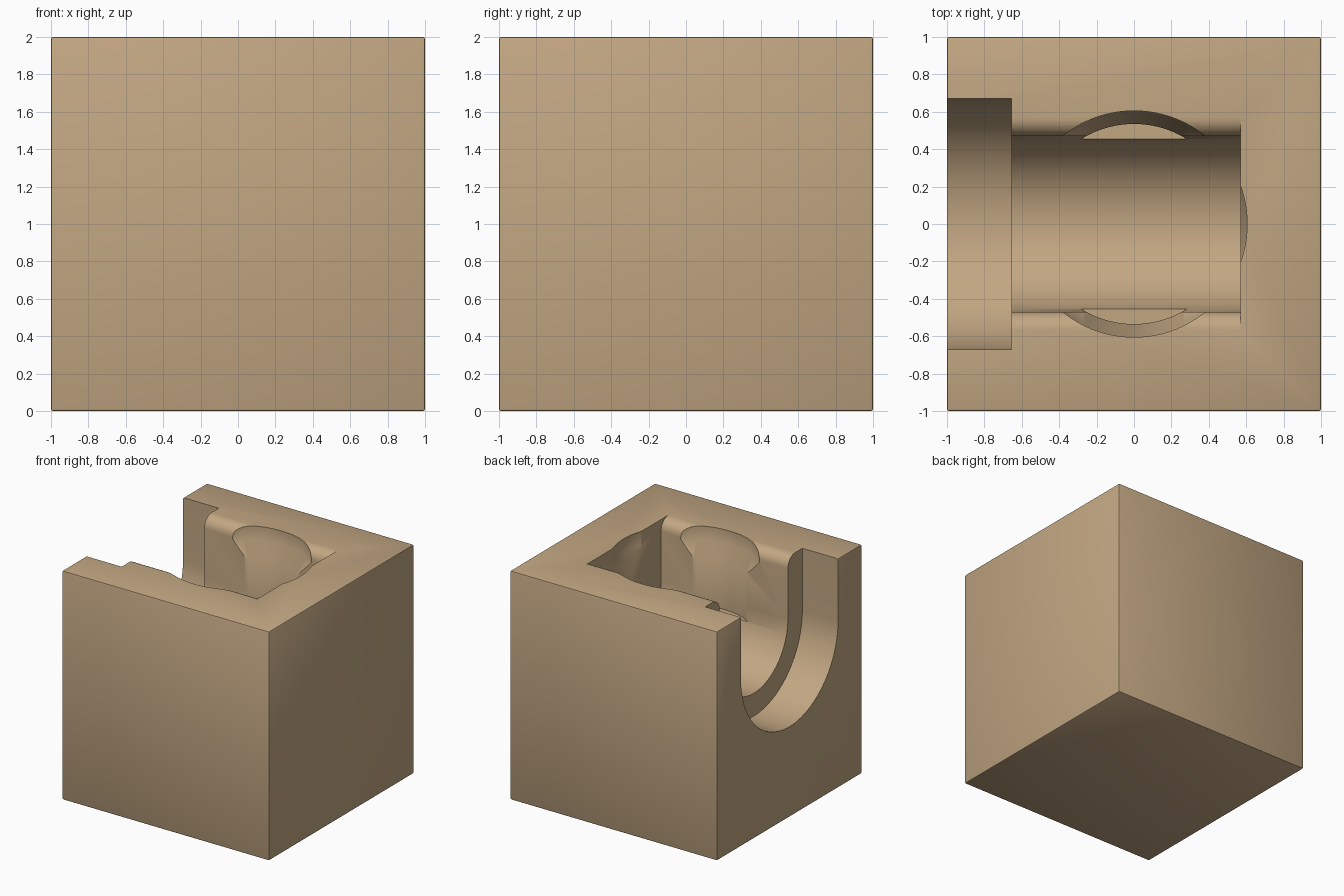
import bpy
import bmesh
from math import sin, cos, pi, radians

if "Cube" in bpy.data.objects:
    bpy.data.objects.remove(bpy.data.objects["Cube"])

AXIS_Z = 1.46   # height of the horizontal bore axis
TOP = 2.1       # cutters rise past the top face

tan = bpy.data.materials.new("tan")
tan.use_nodes = True
tan.diffuse_color = (0.54, 0.385, 0.225, 1)
tan.node_tree.nodes["Principled BSDF"].inputs["Base Color"].default_value = tan.diffuse_color


def make_object(name, bm):
    bmesh.ops.recalc_face_normals(bm, faces=bm.faces)
    mesh = bpy.data.meshes.new(name)
    bm.to_mesh(mesh)
    bm.free()
    mesh.materials.append(tan)
    obj = bpy.data.objects.new(name, mesh)
    bpy.context.collection.objects.link(obj)
    return obj


def extrude_face(bm, points, offset):
    face = bm.faces.new([bm.verts.new(p) for p in points])
    result = bmesh.ops.extrude_face_region(bm, geom=[face])
    verts = [v for v in result["geom"] if isinstance(v, bmesh.types.BMVert)]
    bmesh.ops.translate(bm, verts=verts, vec=offset)


def channel(name, radius, x0, x1, lip=0.0, steps=48):
    """U-shaped channel along x, open at the top, with optional rounded lips."""
    arc = [(radius * sin(a), AXIS_Z - radius * cos(a))
           for a in (pi / 2 * (2 * i / steps - 1) for i in range(steps + 1))]
    side = []
    if lip:
        for i in range(9):
            a = pi / 2 * i / 8
            side.append((radius + lip * (1 - cos(a)), 2 - lip + lip * sin(a)))
    side.append((radius + lip, TOP))
    profile = arc + side + [(-y, z) for y, z in reversed(side)]
    bm = bmesh.new()
    extrude_face(bm, [(x0, y, z) for y, z in profile], (x1 - x0, 0, 0))
    return make_object(name, bm)


def turned(name, profile, steps=96):
    """Solid of revolution about z from (radius, height) pairs."""
    bm = bmesh.new()
    rings = [[bm.verts.new((r * cos(2 * pi * i / steps), r * sin(2 * pi * i / steps), z))
              for i in range(steps)] for r, z in profile]
    for low, high in zip(rings, rings[1:]):
        for i in range(steps):
            j = (i + 1) % steps
            bm.faces.new((low[i], low[j], high[j], high[i]))
    bm.faces.new(rings[0])
    bm.faces.new(rings[-1])
    return make_object(name, bm)


# Block with finely eased edges
bm = bmesh.new()
bmesh.ops.create_cube(bm, size=2)
bmesh.ops.translate(bm, verts=bm.verts, vec=(0, 0, 1))
bmesh.ops.bevel(bm, geom=bm.edges[:], offset=0.012, segments=2, profile=0.5, affect='EDGES')
block = make_object("block", bm)

# Wide mouth, narrower inner channel, and stepped round pocket
cutters = [
    channel("mouth_cutter", 0.67, -1.1, -0.655),
    channel("channel_cutter", 0.47, -0.8, 0.57, lip=0.1),
    turned("pocket_cutter", [(0.535, 1.34), (0.535, 1.75), (0.605, 1.88), (0.605, TOP)]),
]

bpy.context.view_layer.objects.active = block
block.select_set(True)
for cutter in cutters:
    cutter.hide_render = True
    cut = block.modifiers.new(cutter.name, 'BOOLEAN')
    cut.operation = 'DIFFERENCE'
    cut.solver = 'EXACT'
    cut.object = cutter
    bpy.ops.object.modifier_apply(modifier=cut.name)
for cutter in cutters:
    bpy.data.objects.remove(cutter)

bpy.ops.object.shade_smooth_by_angle(angle=radians(35))
